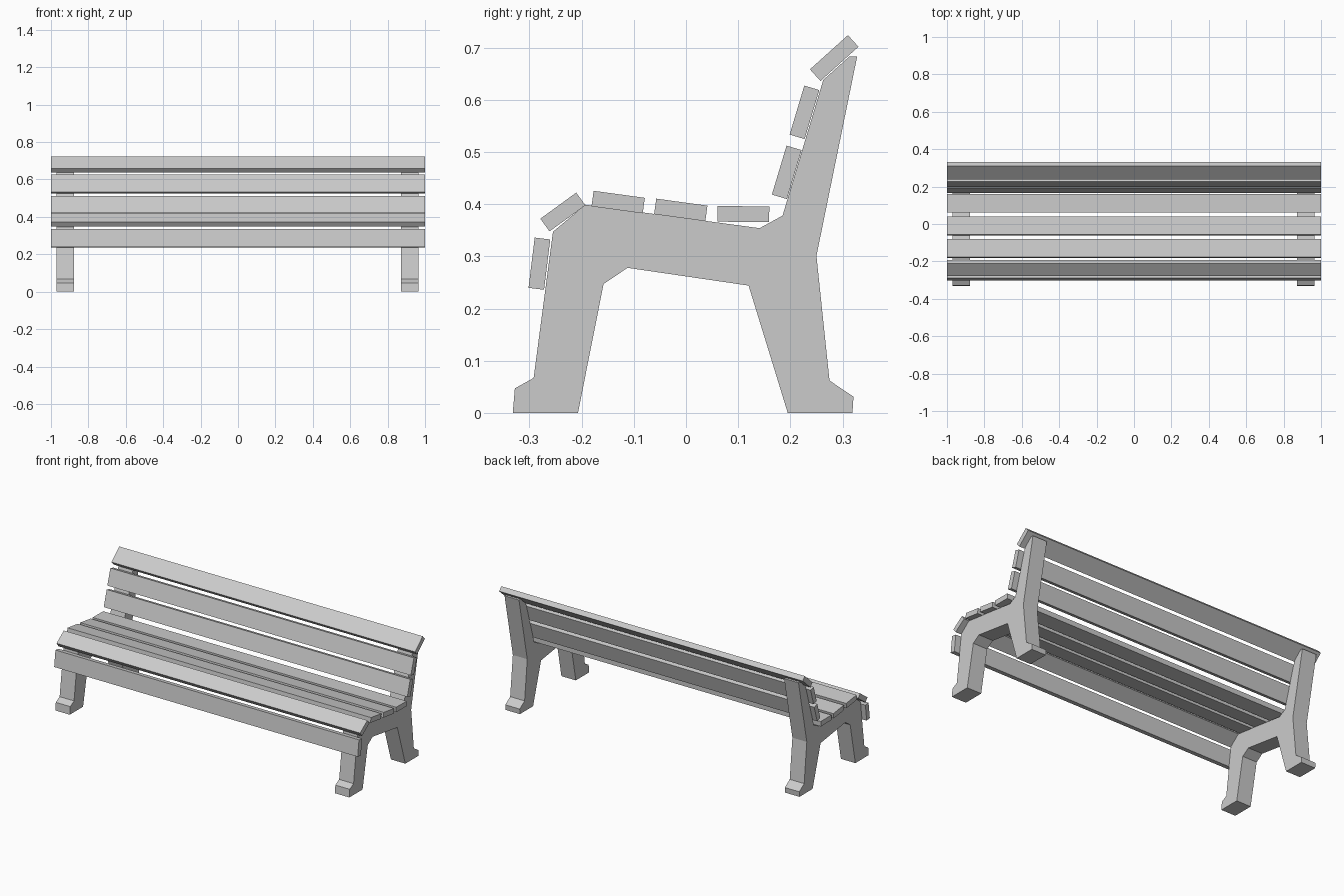
import bpy, bmesh
from math import cos, sin, radians

if "Cube" in bpy.data.objects:
    bpy.data.objects.remove(bpy.data.objects["Cube"])


def extrude_profile(name, pts, x0, x1):
    """Solid made from a (y, z) outline swept along x."""
    bm = bmesh.new()
    face = bm.faces.new([bm.verts.new((x0, y, z)) for y, z in pts])
    new = bmesh.ops.extrude_face_region(bm, geom=[face])["geom"]
    bmesh.ops.translate(bm, vec=(x1 - x0, 0, 0),
                        verts=[g for g in new if isinstance(g, bmesh.types.BMVert)])
    bmesh.ops.recalc_face_normals(bm, faces=bm.faces[:])
    mesh = bpy.data.meshes.new(name)
    bm.to_mesh(mesh)
    bm.free()
    obj = bpy.data.objects.new(name, mesh)
    bpy.context.collection.objects.link(obj)
    return obj


def slat(name, y, z, length, angle, thick=0.03):
    """Full-width plank with a tilted rectangular cross-section."""
    c, s = cos(radians(angle)), sin(radians(angle))
    corners = [(-1, -1), (1, -1), (1, 1), (-1, 1)]
    pts = [(y + a * length / 2 * c - b * thick / 2 * s,
            z + a * length / 2 * s + b * thick / 2 * c) for a, b in corners]
    return extrude_profile(name, pts, -1, 1)


# Side frames: front foot, seat rail, back post, rear foot, inner arch
frame = [(-0.332, 0), (-0.328, 0.047), (-0.292, 0.067), (-0.255, 0.347),
         (-0.193, 0.399), (0.141, 0.354), (0.185, 0.378), (0.263, 0.638),
         (0.313, 0.683), (0.328, 0.683), (0.250, 0.301), (0.275, 0.062),
         (0.321, 0.031), (0.319, 0), (0.195, 0), (0.120, 0.244),
         (-0.112, 0.278), (-0.158, 0.247), (-0.207, 0)]
extrude_profile("left_frame", frame, -0.971, -0.876)
extrude_profile("right_frame", frame, 0.871, 0.966)

# Slats: centre y, centre z, width, tilt
slat("front_apron_slat", -0.281, 0.286, 0.097, 83)
slat("seat_edge_slat", -0.236, 0.385, 0.085, 36)
slat("seat_slat_front", -0.130, 0.404, 0.099, -7.8)
slat("seat_slat_middle", -0.010, 0.389, 0.099, -7.8)
slat("seat_slat_rear", 0.110, 0.381, 0.099, -0.6)
slat("back_slat_lower", 0.193, 0.461, 0.098, 73.3)
slat("back_slat_upper", 0.227, 0.576, 0.098, 73.3)
slat("back_top_slat", 0.284, 0.680, 0.098, 42)
